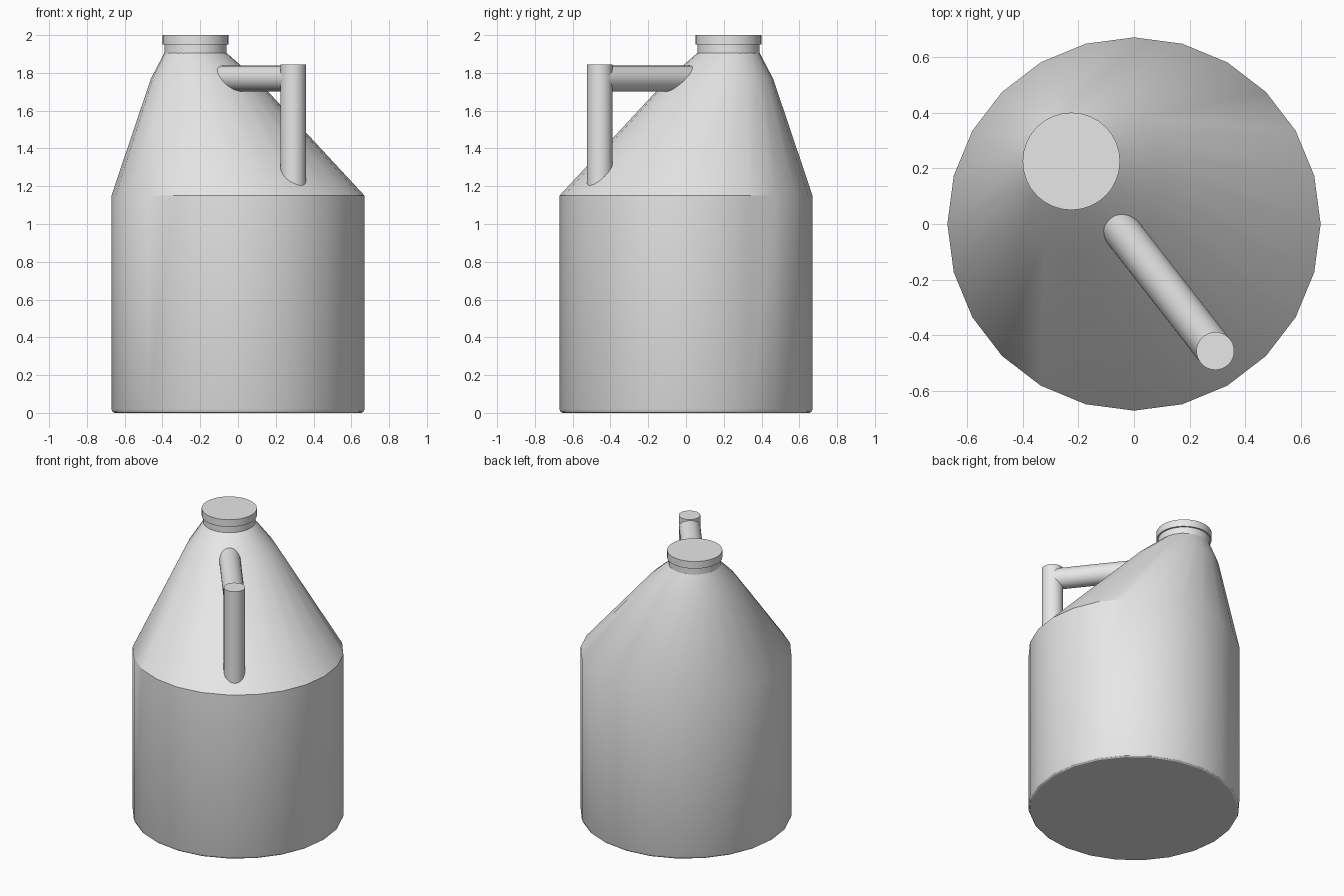
import bpy, bmesh, math
from mathutils import Vector

cube = bpy.data.objects.get("Cube")
if cube:
    bpy.data.objects.remove(cube, do_unlink=True)

grey = bpy.data.materials.new("light_grey")
grey.use_nodes = True
grey.diffuse_color = (0.8, 0.8, 0.8, 1)
grey.node_tree.nodes["Principled BSDF"].inputs["Base Color"].default_value = (0.8, 0.8, 0.8, 1)


def loft(name, rings, sides):
    """Closed smooth solid through circles given as (centre, radius, axis)."""
    bm = bmesh.new()
    loops = []
    for centre, radius, axis in rings:
        turn = Vector((0, 0, 1)).rotation_difference(Vector(axis))
        loops.append([bm.verts.new(Vector(centre) + turn @ Vector((
            radius * math.cos(math.tau * i / sides),
            radius * math.sin(math.tau * i / sides), 0))) for i in range(sides)])
    for a, b in zip(loops, loops[1:]):
        for i in range(sides):
            j = (i + 1) % sides
            bm.faces.new((a[i], a[j], b[j], b[i]))
    bm.faces.new(loops[0][::-1])
    bm.faces.new(loops[-1])
    bmesh.ops.recalc_face_normals(bm, faces=bm.faces)
    mesh = bpy.data.meshes.new(name)
    bm.to_mesh(mesh)
    bm.free()
    mesh.materials.append(grey)
    obj = bpy.data.objects.new(name, mesh)
    bpy.context.collection.objects.link(obj)
    bpy.ops.object.select_all(action='DESELECT')
    obj.select_set(True)
    bpy.context.view_layer.objects.active = obj
    bpy.ops.object.shade_smooth_by_angle(angle=math.radians(30))
    return obj


UP = (0, 0, 1)


def stack(name, profile, sides):
    """Horizontal rings (offset, z, radius), offset toward the spout corner."""
    return loft(name, [((-o, o, z), r, UP) for o, z, r in profile], sides)


# Jug body: rounded foot, straight wall, shoulder leaning back to the spout
stack("jug_body", [(0, 0, 0.655), (0, 0.006, 0.664), (0, 0.02, 0.67), (0, 1.15, 0.67),
                   (0.183, 1.77, 0.278), (0.225, 1.905, 0.165)], 24)

# Spout neck and its wider lid
stack("spout_neck", [(0.225, 1.89, 0.165), (0.225, 1.955, 0.165)], 32)
stack("spout_cap", [(0.225, 1.95, 0.175), (0.225, 2.0, 0.175)], 32)

# Handle: upright post and bar running into the shoulder
post = Vector((0.292, -0.456, 0))
loft("handle_post", [(post + Vector((0, 0, z)), 0.068, UP) for z in (1.12, 1.845)], 32)
bar_start = Vector((0.292, -0.456, 1.77))
bar_end = Vector((-0.156, 0.119, 1.77))
axis = (bar_end - bar_start).normalized()
loft("handle_bar", [(p, 0.068, axis) for p in (bar_start, bar_end)], 32)
